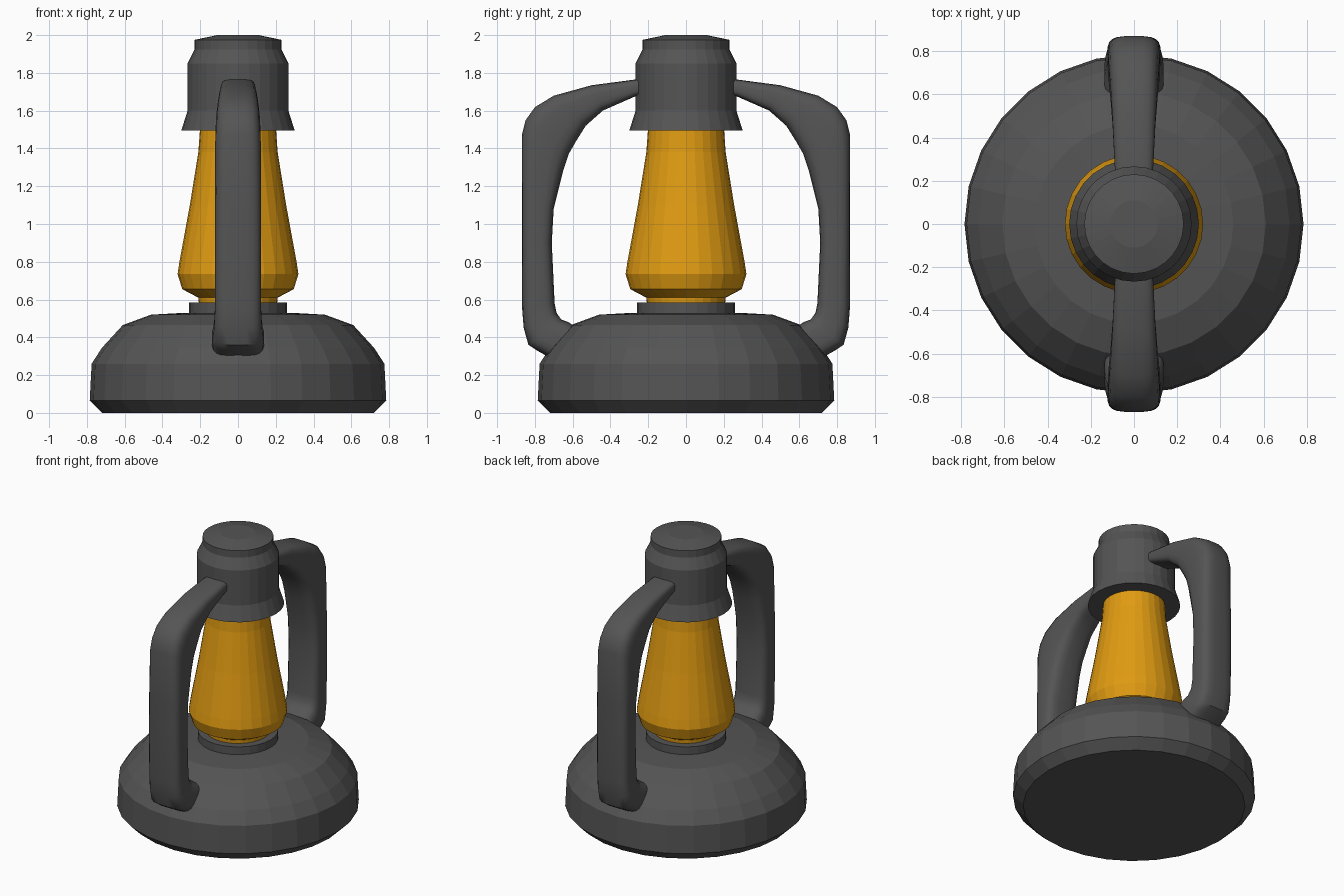
import bpy, bmesh, math
from mathutils import Vector

if "Cube" in bpy.data.objects:
    bpy.data.objects.remove(bpy.data.objects["Cube"])


def material(name, rgb):
    m = bpy.data.materials.new(name)
    m.diffuse_color = (*rgb, 1)
    m.use_nodes = True
    m.node_tree.nodes["Principled BSDF"].inputs["Base Color"].default_value = m.diffuse_color
    return m


GREY = material("dark_grey_metal", (0.09, 0.09, 0.09))
AMBER = material("amber_glass", (0.75, 0.33, 0.006))


def loft(name, rings, mat):
    """Skin a list of equal-length point rings and cap both ends."""
    bm = bmesh.new()
    loops = [[bm.verts.new(p) for p in ring] for ring in rings]
    n = len(loops[0])
    for a, b in zip(loops, loops[1:]):
        for i in range(n):
            j = (i + 1) % n
            bm.faces.new((a[i], a[j], b[j], b[i]))
    bm.faces.new(loops[0])
    bm.faces.new(loops[-1])
    bmesh.ops.recalc_face_normals(bm, faces=bm.faces[:])
    me = bpy.data.meshes.new(name)
    bm.to_mesh(me)
    bm.free()
    me.materials.append(mat)
    ob = bpy.data.objects.new(name, me)
    bpy.context.collection.objects.link(ob)
    return ob


def lathe(name, profile, mat, sides=28):
    """Revolve (radius, height) points about z."""
    turn = [2 * math.pi * i / sides for i in range(sides)]
    return loft(name, [[(r * math.cos(t), r * math.sin(t), z) for t in turn]
                       for r, z in profile], mat)


# Round fuel tank base
lathe("base", [(0.72, 0.0), (0.785, 0.065), (0.775, 0.26), (0.72, 0.345),
               (0.61, 0.465), (0.46, 0.52), (0.28, 0.53)], GREY)

# Collar holding the glass
lathe("collar", [(0.26, 0.5), (0.26, 0.585)], GREY)

# Glass chimney
lathe("glass", [(0.205, 0.56), (0.21, 0.61), (0.295, 0.655), (0.32, 0.735),
                (0.31, 0.80), (0.255, 1.10), (0.21, 1.38), (0.20, 1.52)], AMBER)

# Chimney cap with flared skirt and shallow lid
lathe("cap", [(0.30, 1.495), (0.267, 1.60), (0.267, 1.85), (0.23, 1.925),
              (0.23, 1.975), (0.11, 2.0)], GREY)

# Side handles: outer (y, z), inner (y, z), half width
SECTIONS = [
    ((0.18, 1.77), (0.18, 1.69), 0.085),
    ((0.27, 1.765), (0.27, 1.675), 0.09),
    ((0.50, 1.735), (0.44, 1.60), 0.10),
    ((0.70, 1.68), (0.53, 1.52), 0.11),
    ((0.80, 1.62), (0.58, 1.44), 0.117),
    ((0.85, 1.55), (0.62, 1.37), 0.12),
    ((0.87, 1.47), (0.65, 1.28), 0.122),
    ((0.87, 1.10), (0.70, 1.08), 0.123),
    ((0.87, 0.90), (0.71, 0.90), 0.123),
    ((0.868, 0.55), (0.695, 0.58), 0.123),
    ((0.86, 0.45), (0.685, 0.53), 0.125),
    ((0.835, 0.36), (0.66, 0.495), 0.132),
    ((0.79, 0.33), (0.62, 0.48), 0.138),
    ((0.70, 0.28), (0.56, 0.44), 0.138),
]


def handle_ring(outer, inner, half, sides=20, power=0.55):
    o, i = Vector((0, *outer)), Vector((0, *inner))
    mid, arm = (o + i) / 2, (o - i) / 2
    ring = []
    for k in range(sides):
        t = 2 * math.pi * (k + 0.5) / sides
        c, s = math.cos(t), math.sin(t)
        u = math.copysign(abs(c) ** power, c)
        v = math.copysign(abs(s) ** power, s)
        ring.append(mid + arm * u + Vector((half * v, 0, 0)))
    return ring


handle = loft("side_handles", [handle_ring(*s) for s in SECTIONS], GREY)
mirror = handle.modifiers.new("mirror", 'MIRROR')
mirror.use_axis = (False, True, False)
bpy.context.view_layer.objects.active = handle
handle.select_set(True)
bpy.ops.object.shade_smooth_by_angle(angle=math.radians(40))
